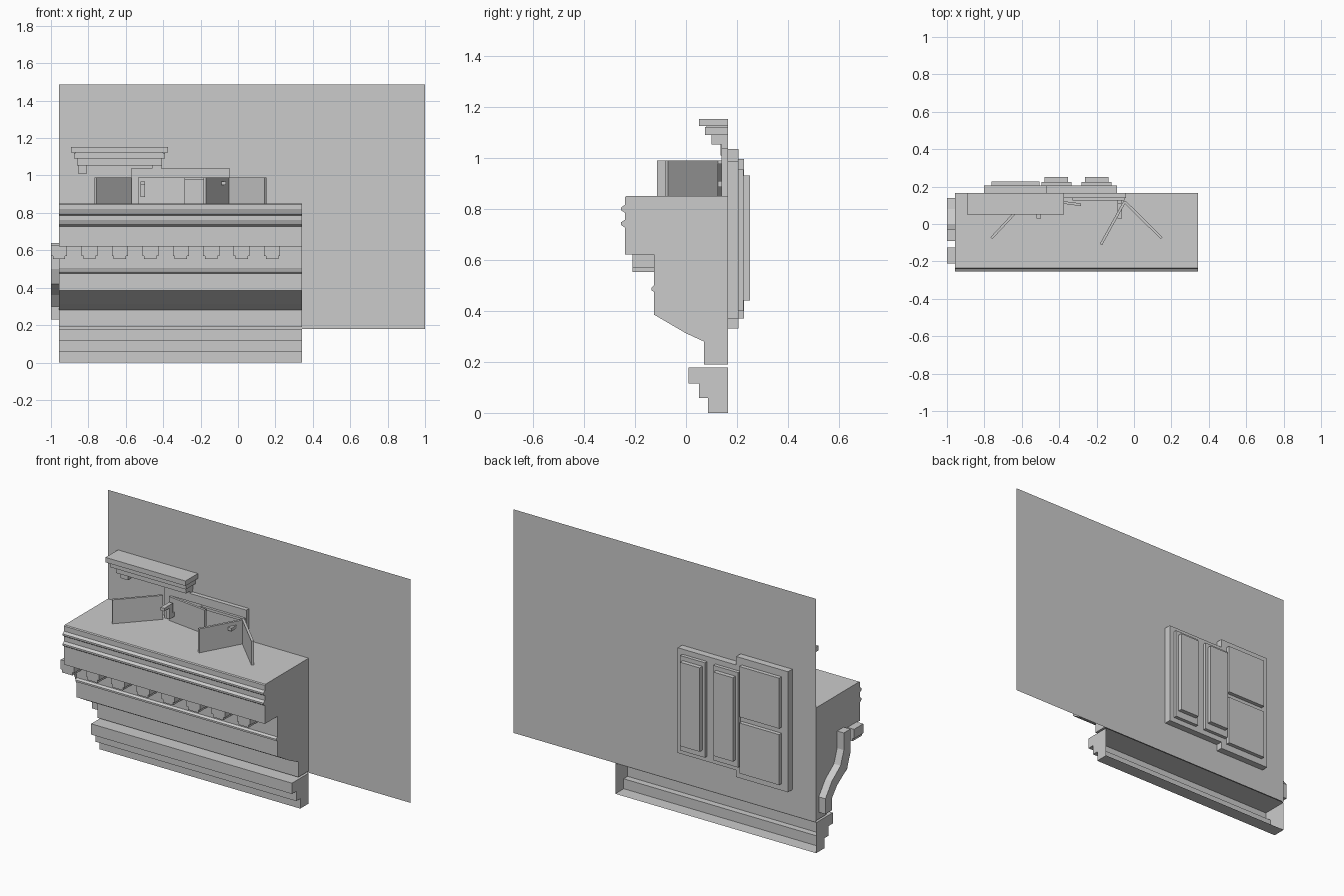
import bpy, bmesh, math
from mathutils import Vector


def finish(name, bm):
    bmesh.ops.recalc_face_normals(bm, faces=bm.faces)
    me = bpy.data.meshes.new(name)
    bm.to_mesh(me)
    bm.free()
    ob = bpy.data.objects.new(name, me)
    bpy.context.collection.objects.link(ob)
    return ob


def box(name, x0, x1, y0, y1, z0, z1):
    return prism(name, [(y0, z0), (y1, z0), (y1, z1), (y0, z1)], x0, x1)


def prism(name, pts, x0, x1, open_back=None):
    """Extrude a y-z profile along x; drop the flat face lying at y = open_back."""
    bm = bmesh.new()
    a = [bm.verts.new((x0, y, z)) for y, z in pts]
    b = [bm.verts.new((x1, y, z)) for y, z in pts]
    bm.faces.new(a)
    bm.faces.new(b[::-1])
    n = len(pts)
    for i in range(n):
        j = (i + 1) % n
        if open_back is not None and pts[i][0] == pts[j][0] == open_back:
            continue
        bm.faces.new((a[i], a[j], b[j], b[i]))
    return finish(name, bm)


W = 0.165           # wall plane
L, R = -0.957, 0.342  # counter ends

# thin wall sheet
bm = bmesh.new()
bm.faces.new([bm.verts.new(p) for p in
              ((L, W, 0.18), (1, W, 0.18), (1, W, 1.487), (L, W, 1.487))])
finish("wall", bm)

# projecting ledge body with two nosings and a sloping underside
prism("ledge_body", [
    (W, 0.85), (-0.235, 0.85), (-0.24, 0.845),
    (-0.24, 0.815), (-0.255, 0.805), (-0.255, 0.795), (-0.24, 0.785),
    (-0.24, 0.757), (-0.255, 0.747), (-0.255, 0.737), (-0.24, 0.727),
    (-0.24, 0.62), (-0.125, 0.62), (-0.125, 0.50), (-0.135, 0.49),
    (-0.135, 0.48), (-0.125, 0.475), (-0.125, 0.385), (0.0, 0.312),
    (0.07, 0.28), (0.07, 0.19), (W, 0.19)], L, R, W)

# stepped plinth, open at the back
prism("plinth", [
    (W, 0.178), (0.01, 0.178), (0.01, 0.115), (0.05, 0.115),
    (0.05, 0.058), (0.087, 0.058), (0.087, 0.0), (W, 0.0)], L, R, W)

# row of dentils below the overhang
for i in range(8):
    c = -0.957 + i * 0.1628
    box(f"dentil_{i}", c - 0.043, c + 0.043, -0.21, -0.125, 0.57, 0.625)
    box(f"dentil_foot_{i}", c - 0.033, c + 0.033, -0.21, -0.125, 0.553, 0.57)

# curved scroll bracket on the left end
prism("side_bracket", [
    (-0.09, 0.64), (-0.09, 0.50), (-0.06, 0.42), (0.03, 0.36), (0.08, 0.30),
    (0.08, 0.23), (0.14, 0.23), (0.14, 0.32), (0.08, 0.40), (0.0, 0.46),
    (-0.03, 0.54), (-0.03, 0.64)], -1.0, L)

# stepped cornice shelf on the wall
for i, (x0, x1, y, z0, z1) in enumerate((
        (-0.892, -0.375, 0.05, 1.124, 1.153), (-0.877, -0.39, 0.075, 1.09, 1.12),
        (-0.86, -0.407, 0.1, 1.052, 1.09))):
    box(f"cornice_step_{i}", x0, x1, y, W, z0, z1)
box("cornice_core", -0.87, -0.4, 0.08, W, 1.118, 1.126)
box("cornice_bracket", -0.855, -0.807, 0.135, W, 1.01, 1.052)

# front window surround
box("window_head", -0.572, -0.043, 0.14, W, 0.99, 1.037)
box("window_jamb_left", -0.572, -0.535, 0.14, W, 0.4, 0.99)
box("window_jamb_right", -0.075, -0.043, 0.14, W, 0.4, 0.99)
box("window_keystone", -0.46, -0.41, 0.14, W, 1.037, 1.055)

# back frames and raised panels
box("back_frame_large", -0.803, -0.468, W, 0.205, 0.33, 1.035)
box("back_frame_small", -0.468, -0.09, W, 0.205, 0.37, 0.985)
for i, z in enumerate((0.37, 0.70)):
    box(f"back_square_panel_{i}", -0.762, -0.505, 0.205, 0.228, z, z + 0.295)
for i, x in enumerate((-0.415, -0.20)):
    box(f"back_tall_panel_{i}", x - 0.08, x + 0.08, 0.205, 0.225, 0.40, 0.955)
    box(f"back_tall_panel_inner_{i}", x - 0.063, x + 0.063, 0.225, 0.25, 0.44, 0.93)


# open shutters, each a thin slab between two plan points
def slab(name, p, q, z0, z1, t=0.014):
    p, q = Vector(p), Vector(q)
    d = (q - p).normalized()
    n = Vector((-d.y, d.x)) * t / 2
    bm = bmesh.new()
    f = bm.faces.new([bm.verts.new((v.x, v.y, z0)) for v in (p - n, q - n, q + n, p + n)])
    g = bmesh.ops.extrude_face_region(bm, geom=[f])
    for v in g["geom"]:
        if isinstance(v, bmesh.types.BMVert):
            v.co.z = z1
    return finish(name, bm)


for i, (p, q) in enumerate((((-0.575, 0.125), (-0.762, -0.075)),
                            ((-0.535, 0.135), (-0.283, 0.103)),
                            ((-0.05, 0.12), (-0.177, -0.11)),
                            ((-0.05, 0.12), (0.147, -0.075)))):
    slab(f"shutter_{i}", p, q, 0.44, 0.99)

# latches beside the shutter hinges
for i, x in enumerate((-0.51, -0.075)):
    box(f"latch_arm_{i}", x - 0.012, x + 0.012, 0.03, 0.11, 0.95, 0.968)
    box(f"latch_drop_{i}", x - 0.012, x + 0.012, 0.08, 0.11, 0.885, 0.95)
    box(f"latch_foot_{i}", x - 0.012, x + 0.012, 0.11, 0.14, 0.885, 0.91)
box("hinge_rail", -0.33, -0.05, 0.125, 0.14, 0.975, 0.99)
